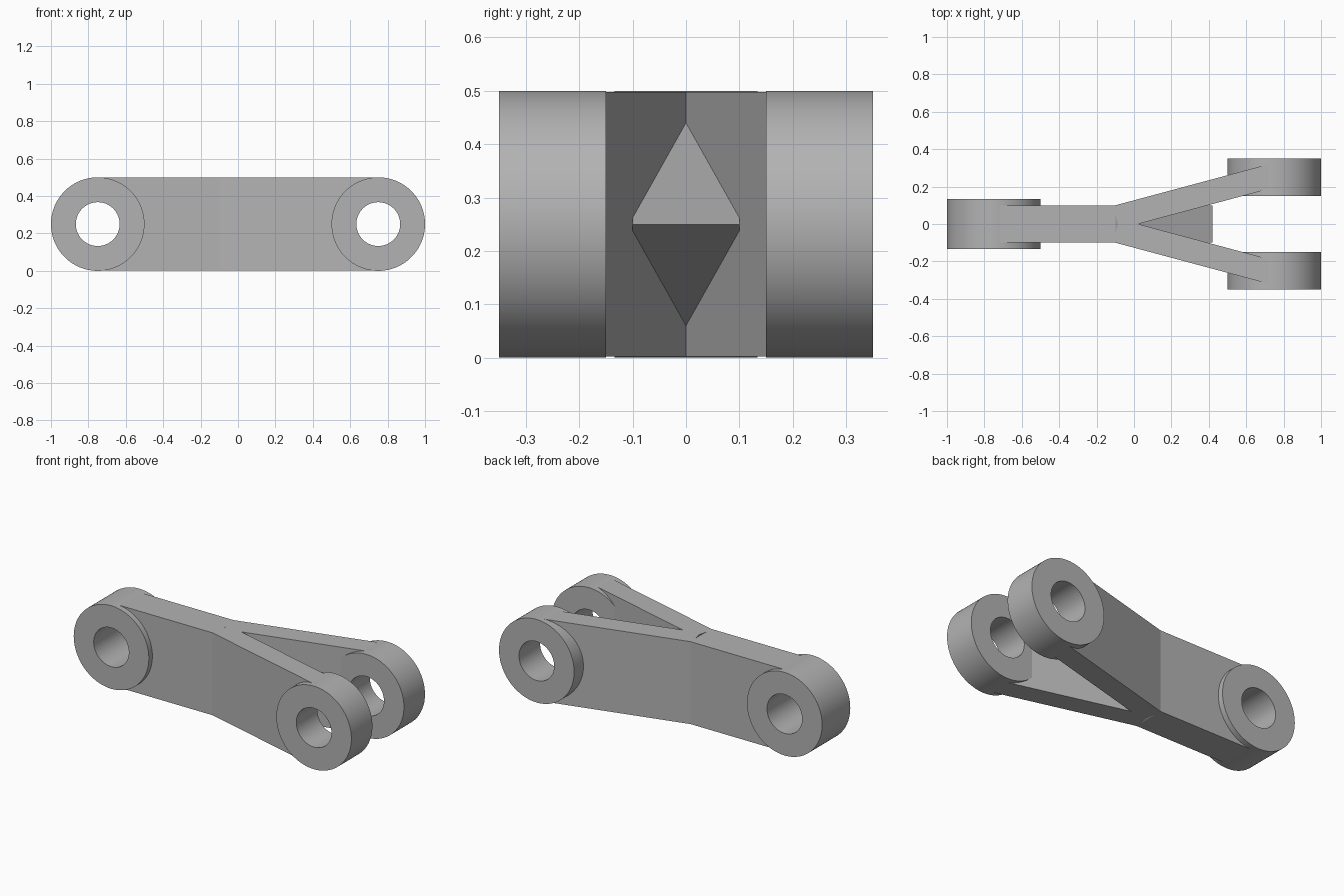
import bpy, bmesh, math
from mathutils import Matrix, Vector

if "Cube" in bpy.data.objects:
    bpy.data.objects.remove(bpy.data.objects["Cube"])

MID = 0.25          # height of the pin axes
PIN_X = 0.75        # distance of the pin axes from the centre
BORE = 0.117
HALF = 0.248        # half height of bar and arms
SPLAY = math.radians(15)

grey = bpy.data.materials.new("plain_grey")
grey.diffuse_color = (0.45, 0.45, 0.45, 1)
grey.use_nodes = True
grey.node_tree.nodes["Principled BSDF"].inputs["Base Color"].default_value = grey.diffuse_color


def finish(name, bm):
    bmesh.ops.recalc_face_normals(bm, faces=bm.faces)
    mesh = bpy.data.meshes.new(name)
    bm.to_mesh(mesh)
    bm.free()
    mesh.materials.append(grey)
    obj = bpy.data.objects.new(name, mesh)
    bpy.context.collection.objects.link(obj)
    return obj


def prism(name, outline, y0, y1, matrix=Matrix()):
    """Extrude an x-z outline from y0 to y1."""
    bm = bmesh.new()
    face = bm.faces.new([bm.verts.new((x, y0, z)) for x, z in outline])
    new = bmesh.ops.extrude_face_region(bm, geom=[face])["geom"]
    verts = [v for v in new if isinstance(v, bmesh.types.BMVert)]
    bmesh.ops.translate(bm, verts=verts, vec=(0, y1 - y0, 0))
    bmesh.ops.transform(bm, matrix=matrix, verts=bm.verts)
    return finish(name, bm)


def hollow(x, r, side, n=24):
    """Half circle, bottom to top, that keeps an end clear of the bore."""
    angles = [math.pi * (i / n - 0.5) for i in range(n + 1)]
    return [(x + side * r * math.cos(a), MID + r * math.sin(a)) for a in angles]


def boss(name, x, y0, y1, radius=0.25, n=96):
    """Ring with a bore along y."""
    bm = bmesh.new()
    section = [(BORE, y0), (radius, y0), (radius, y1), (BORE, y1)]
    verts = [bm.verts.new((x + r, y, MID)) for r, y in section]
    edges = [bm.edges.new((verts[i], verts[(i + 1) % 4])) for i in range(4)]
    bmesh.ops.spin(bm, geom=verts + edges, cent=(x, 0, MID), axis=(0, 1, 0),
                   angle=math.tau, steps=n)
    bmesh.ops.remove_doubles(bm, verts=bm.verts, dist=1e-5)
    obj = finish(name, bm)
    bpy.ops.object.select_all(action='DESELECT')
    obj.select_set(True)
    bpy.context.view_layer.objects.active = obj
    bpy.ops.object.shade_smooth_by_angle(angle=math.radians(30))


low, high = MID - HALF, MID + HALF

# Single eye and its bar, which tapers to an edge between the arms
boss("single_eye", -PIN_X, -0.134, 0.134)
prism("bar", [(-PIN_X, low)] + hollow(-PIN_X, 0.125, 1)
      + [(-PIN_X, high), (-0.1, high), (0.42, MID), (-0.1, low)], -0.1, 0.1)

# Splayed fork arms, each with its own eye
reach = 0.863
arm = ([(-0.012, low), (reach, low)] + hollow(reach, 0.14, -1)
       + [(reach, high), (-0.012, high)])
for name, side in (("left_back", 1), ("right_front", -1)):
    place = (Matrix.Scale(side, 4, Vector((0, 1, 0)))
             @ Matrix.Translation((-0.1, 0.1, 0))
             @ Matrix.Rotation(SPLAY, 4, 'Z'))
    prism(name.split("_")[1] + "_arm", arm, -0.128, 0, place)
    boss(name.split("_")[1] + "_eye", PIN_X, *sorted((side * 0.15, side * 0.35)))
